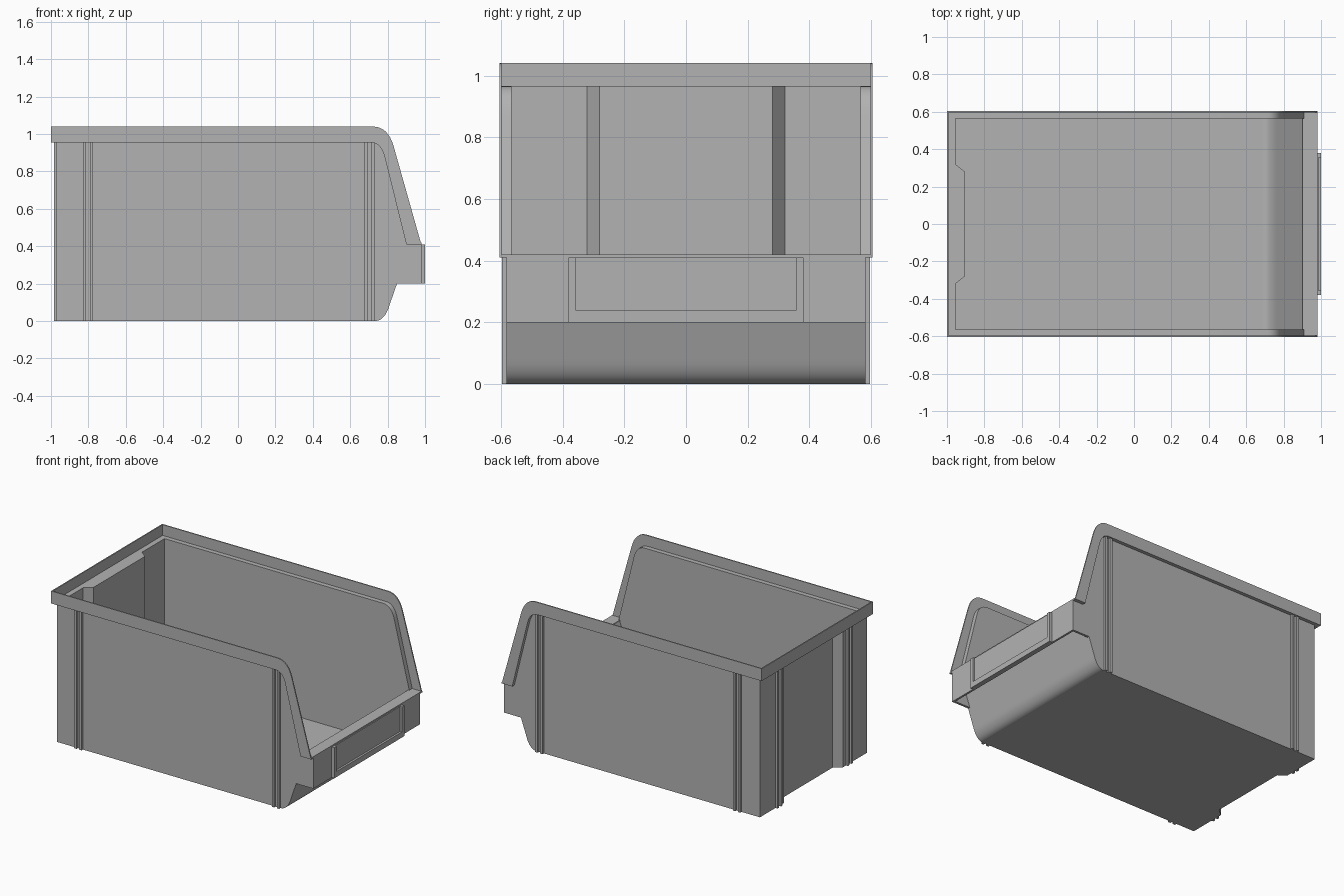
import bpy, bmesh, math
from mathutils import Vector

cube = bpy.data.objects.get("Cube")
if cube:
    bpy.data.objects.remove(cube, do_unlink=True)

grey = bpy.data.materials.new("grey plastic")
grey.use_nodes = True
COLOUR = (0.45, 0.45, 0.45, 1)
grey.diffuse_color = COLOUR
grey.node_tree.nodes["Principled BSDF"].inputs["Base Color"].default_value = COLOUR


def prism(name, outline, axis, lo, hi, smooth=False):
    """Extrude an outline: (x, z) points along y, or (x, y) points along z."""
    def place(p, d):
        return Vector((p[0], d, p[1])) if axis == "y" else Vector((p[0], p[1], d))
    bm = bmesh.new()
    face = bm.faces.new([bm.verts.new(place(p, lo)) for p in outline])
    new = bmesh.ops.extrude_face_region(bm, geom=[face])["geom"]
    shift = place((0, 0), hi - lo)
    bmesh.ops.translate(bm, vec=shift, verts=[v for v in new if isinstance(v, bmesh.types.BMVert)])
    bmesh.ops.recalc_face_normals(bm, faces=bm.faces)
    mesh = bpy.data.meshes.new(name)
    bm.to_mesh(mesh)
    bm.free()
    mesh.materials.append(grey)
    obj = bpy.data.objects.new(name, mesh)
    bpy.context.collection.objects.link(obj)
    if smooth:
        bpy.ops.object.select_all(action="DESELECT")
        obj.select_set(True)
        bpy.context.view_layer.objects.active = obj
        bpy.ops.object.shade_smooth_by_angle(angle=math.radians(35))
    return obj


def box(name, x, y, z):
    return prism(name, [(x[0], y[0]), (x[1], y[0]), (x[1], y[1]), (x[0], y[1])], "z", *z)


def bend(a, corner, b, steps=8):
    """Rounded corner from a to b."""
    a, c, b = Vector(a), Vector(corner), Vector(b)
    ts = [i / steps for i in range(steps + 1)]
    return [tuple(a * (1 - t) ** 2 + c * 2 * t * (1 - t) + b * t * t) for t in ts]


def mirrored(points):
    """Close a half outline across y = 0."""
    return points + [(x, -y) for x, y in reversed(points)]


WALL_IN, WALL_OUT, RIM_IN, RIM_OUT = 0.565, 0.581, 0.597, 0.605
RIM_LOW, RIM_TOP, LIP = 0.955, 1.04, 0.41

# Profiles of the mouth and the front scoop
mouth = bend((0.71, RIM_LOW), (0.768, RIM_LOW), (0.787, 0.865)) + [(0.9, LIP)]
ledge = bend((0.71, 0.966), (0.777, 0.966), (0.797, 0.867)) + [(0.911, LIP)]
rim_edge = bend((0.72, RIM_TOP), (0.802, RIM_TOP), (0.832, 0.935)) + [(0.98, LIP)]
scoop_out = bend((0.73, 0), (0.785, 0.0), (0.81, 0.085)) + [(0.85, 0.2)]
scoop_in = bend((0.69, 0.012), (0.735, 0.012), (0.768, 0.1)) + [(0.9, LIP)]

# Floor and back wall, both following the recess in the back
recess_out = [(-0.97, 0.32), (-0.92, 0.28)]
recess_in = [(-0.955, 0.32), (-0.905, 0.28)]
prism("floor", mirrored([(0.73, WALL_OUT), (-0.97, WALL_OUT)] + recess_out), "z", 0, 0.012)
back = [(-0.97, WALL_OUT)] + recess_out
inner = [(-0.955, WALL_OUT)] + recess_in
prism("back_wall", mirrored(back) + mirrored(inner)[::-1], "z", 0, RIM_LOW)
prism("back_ledge", mirrored([(-1, RIM_OUT)]) + mirrored(inner)[::-1], "z", RIM_LOW, 0.966)
box("back_rim", (-1, -0.992), (-RIM_OUT, RIM_OUT), (RIM_LOW, RIM_TOP))

# Front scoop and hollow lip
prism("front_scoop", scoop_out + [(0.925, LIP)] + scoop_in[::-1], "y", -WALL_OUT, WALL_OUT, True)
box("lip_top", (0.9, 0.98), (-RIM_OUT, RIM_OUT), (LIP, 0.42))
box("lip_front", (0.966, 0.98), (-WALL_OUT, WALL_OUT), (0.2, LIP))

# Label holder on the lip
box("label_holder_base", (0.98, 1), (-0.38, 0.38), (0.2, 0.238))
box("label_plate", (0.98, 0.986), (-0.36, 0.36), (0.238, LIP))

for side, s in (("right", -1), ("left", 1)):
    def span(a, b):
        return tuple(sorted((s * a, s * b)))

    # Side wall with its front gusset, ledge and upright rim
    wall = [(-0.97, 0)] + scoop_out + [(0.98, 0.2), (0.98, LIP)] + mouth[::-1] + [(-0.97, RIM_LOW)]
    prism(side + "_wall", wall, "y", *span(WALL_IN, WALL_OUT), True)
    prism(side + "_ledge", [(-1, RIM_LOW)] + mouth + ledge[::-1] + [(-1, 0.966)],
          "y", *span(WALL_IN, RIM_OUT), True)
    prism(side + "_rim", [(-1, RIM_LOW)] + mouth + rim_edge[::-1] + [(-1, RIM_TOP)],
          "y", *span(RIM_IN, RIM_OUT), True)
    box(side + "_label_post", (0.98, 1), span(0.356, 0.38), (0.238, LIP))

    # Paired upright ribs on the side and back walls
    for x in (-0.83, -0.792, 0.675, 0.713):
        box(side + "_side_rib", (x, x + 0.018), span(WALL_OUT - 0.004, 0.596), (0, RIM_LOW))
    for y in (0.355, 0.393):
        box(side + "_back_rib", (-0.985, -0.966), span(y, y + 0.018), (0, RIM_LOW))
